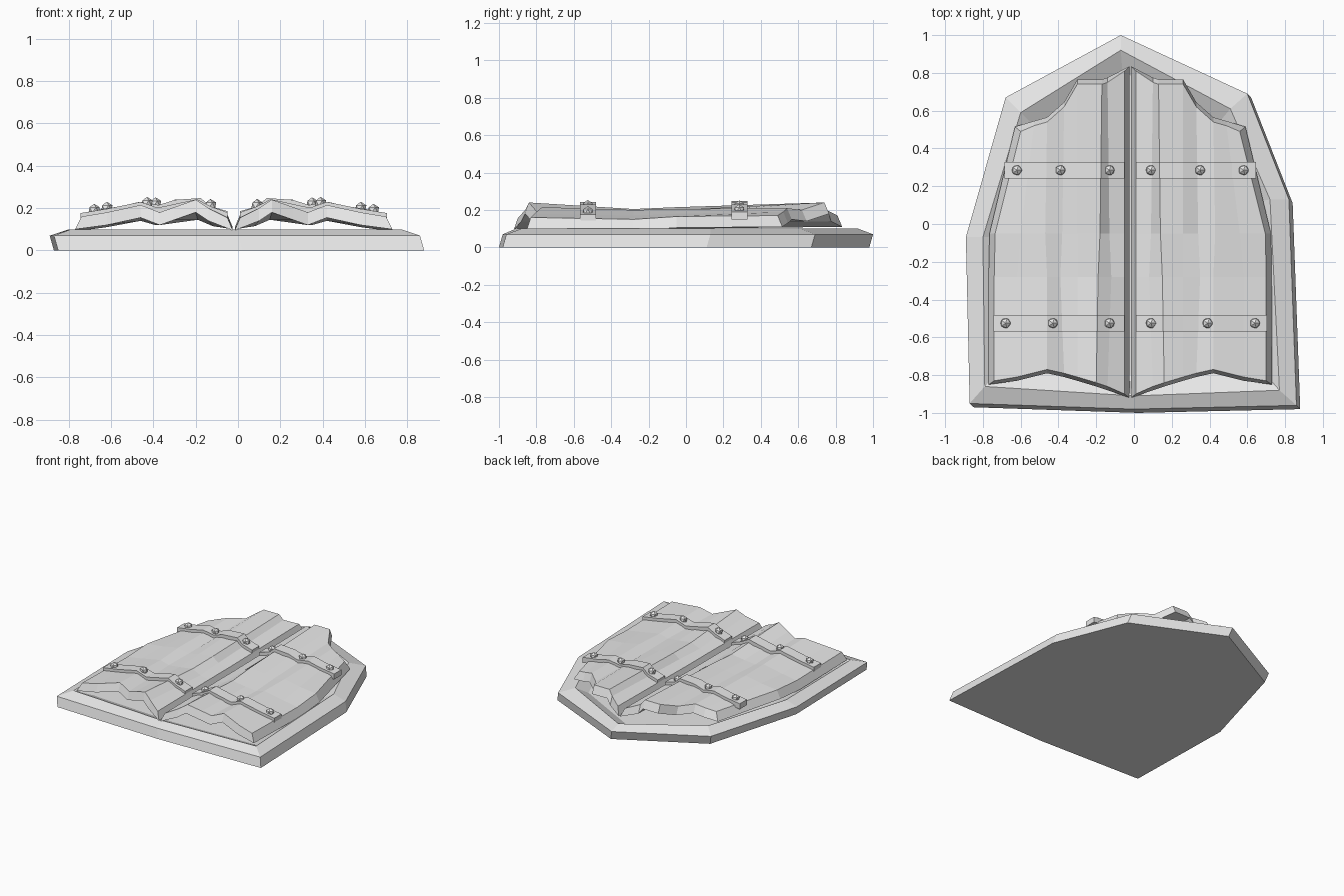
import bpy
import bmesh
from mathutils import Vector

if "Cube" in bpy.data.objects:
    bpy.data.objects.remove(bpy.data.objects["Cube"], do_unlink=True)

# Single stone grey
grey = bpy.data.materials.new("plain_grey")
grey.use_nodes = True
grey.diffuse_color = (0.8, 0.8, 0.8, 1)
grey.node_tree.nodes["Principled BSDF"].inputs["Base Color"].default_value = (0.8, 0.8, 0.8, 1)


def finish(name, bm):
    """Turn a bmesh into a flat-shaded object."""
    bmesh.ops.recalc_face_normals(bm, faces=bm.faces)
    mesh = bpy.data.meshes.new(name)
    bm.to_mesh(mesh)
    bm.free()
    mesh.materials.append(grey)
    obj = bpy.data.objects.new(name, mesh)
    bpy.context.collection.objects.link(obj)
    return obj


def skin(bm, rings, closed=True):
    """Bridge successive rings of points with quads."""
    loops = [[bm.verts.new(p) for p in ring] for ring in rings]
    n = len(loops[0])
    for a, b in zip(loops, loops[1:]):
        for i in range(n if closed else n - 1):
            j = (i + 1) % n
            bm.faces.new((a[i], a[j], b[j], b[i]))
    return loops


# Frame: irregular slab with a bevelled rim sloping down to a sunken floor
rim = [(-.87, -.95), (0, -.98), (.86, -.96), (.82, .13),
       (.60, .69), (-.07, 1), (-.68, .67), (-.89, -.07)]
crest = [(-.79, -.86), (0, -.91), (.77, -.88), (.72, .13),
         (.51, .61), (-.07, .92), (-.60, .59), (-.80, -.07)]
bm = bmesh.new()
loops = skin(bm, [
    [(x + .02, y - .02, 0) for x, y in rim],
    [(x, y, .07) for x, y in rim],
    [(x, y, .10) for x, y in crest],
    [(x * .88, y * .88, .05) for x, y in crest],
])
bm.faces.new(loops[0])
bm.faces.new(loops[-1])
finish("frame", bm)

# Warped door surface: one list per crosswise station, from outer edge to seam
SEAM = -.02
stations = [
    ([-.74, -.62, -.46, -.37, -.30, -.20, -.14, -.05],
     [-.83, -.81, -.77, -.79, -.81, -.84, -.86, -.90],
     [.16, .18, .215, .18, .205, .24, .20, .155]),
    ([-.74, -.62, -.46, -.39, -.30, -.19, -.12, -.05],
     [-.28] * 8,
     [.15, .17, .20, .18, .19, .205, .175, .16]),
    ([-.735, -.60, -.47, -.38, -.30, -.18, -.13, -.05],
     [-.05] * 8,
     [.165, .18, .205, .185, .20, .215, .18, .16]),
    ([-.60, -.53, -.46, -.37, -.30, -.17, -.14, -.05],
     [.49, .52, .54, .62, .74, .74, .75, .81],
     [.17, .19, .21, .20, .24, .24, .20, .17]),
]
grid = [[Vector(p) for p in zip(*s)] for s in stations]


def section(y):
    """Points of the door surface along a crosswise line."""
    points = []
    for column in zip(*grid):
        for a, b in zip(column, column[1:]):
            if a.y <= y <= b.y:
                points.append(a.lerp(b, (y - a.y) / (b.y - a.y)))
                break
    return points


def height(points, x):
    for a, b in zip(points, points[1:]):
        if a.x <= x <= b.x:
            return a.lerp(b, (x - a.x) / (b.x - a.x)).z
    return points[0].z


def place(p, side):
    """Reflect a point across the seam for the other leaf."""
    return (p[0] if side < 0 else 2 * SEAM - p[0], p[1], p[2])


def door(name, side):
    bm = bmesh.new()
    top, bottom = [], []
    last_row, last_col = len(grid) - 1, len(grid[0]) - 1
    for r, row in enumerate(grid):
        top.append([place(p, side) for p in row])
        under = []
        for c, p in enumerate(row):
            # The underside flares outward so every edge is chamfered
            dx = -.03 if c == 0 else .025 if c == last_col else 0
            dy = -.02 if r == 0 else .025 if r == last_row else 0
            under.append(place((p.x + dx, p.y + dy, p.z - .06), side))
        bottom.append(under)
    t = skin(bm, top, closed=False)
    b = skin(bm, bottom, closed=False)

    def border(g):
        return g[0] + [r[-1] for r in g[1:]] + g[-1][-2::-1] + [r[0] for r in g[-2:0:-1]]
    outer, inner = border(t), border(b)
    for i in range(len(outer)):
        j = (i + 1) % len(outer)
        bm.faces.new((outer[i], outer[j], inner[j], inner[i]))
    finish(name, bm)


def strap(name, side, y, end):
    """Metal band folded over the planks."""
    points = section(y)
    points[0].x = end
    rings = []
    for p in points:
        rings.append([place((p.x, y + dy, p.z + dz), side)
                      for dy, dz in ((-.043, -.02), (.043, -.02), (.043, .022), (-.043, .022))])
    bm = bmesh.new()
    loops = skin(bm, rings)
    bm.faces.new(loops[0])
    bm.faces.new(loops[-1])
    finish(name, bm)


def bolt(name, side, x, y):
    bm = bmesh.new()
    bmesh.ops.create_icosphere(bm, subdivisions=1, radius=.03)
    z = height(section(y), x) + .026
    bmesh.ops.translate(bm, verts=bm.verts, vec=place((x, y, z), side))
    finish(name, bm)


bands = {
    "upper": (.285, -.685, (-.62, -.39, -.13)),
    "lower": (-.525, -.745, (-.68, -.43, -.13)),
}
for label, side in (("right", -1), ("left", 1)):
    door(label + "_door", side)
    for level, (y, end, bolts) in bands.items():
        strap(f"{label}_{level}_strap", side, y, end)
        for i, x in enumerate(bolts):
            bolt(f"{label}_{level}_bolt_{i + 1}", side, x, y)
